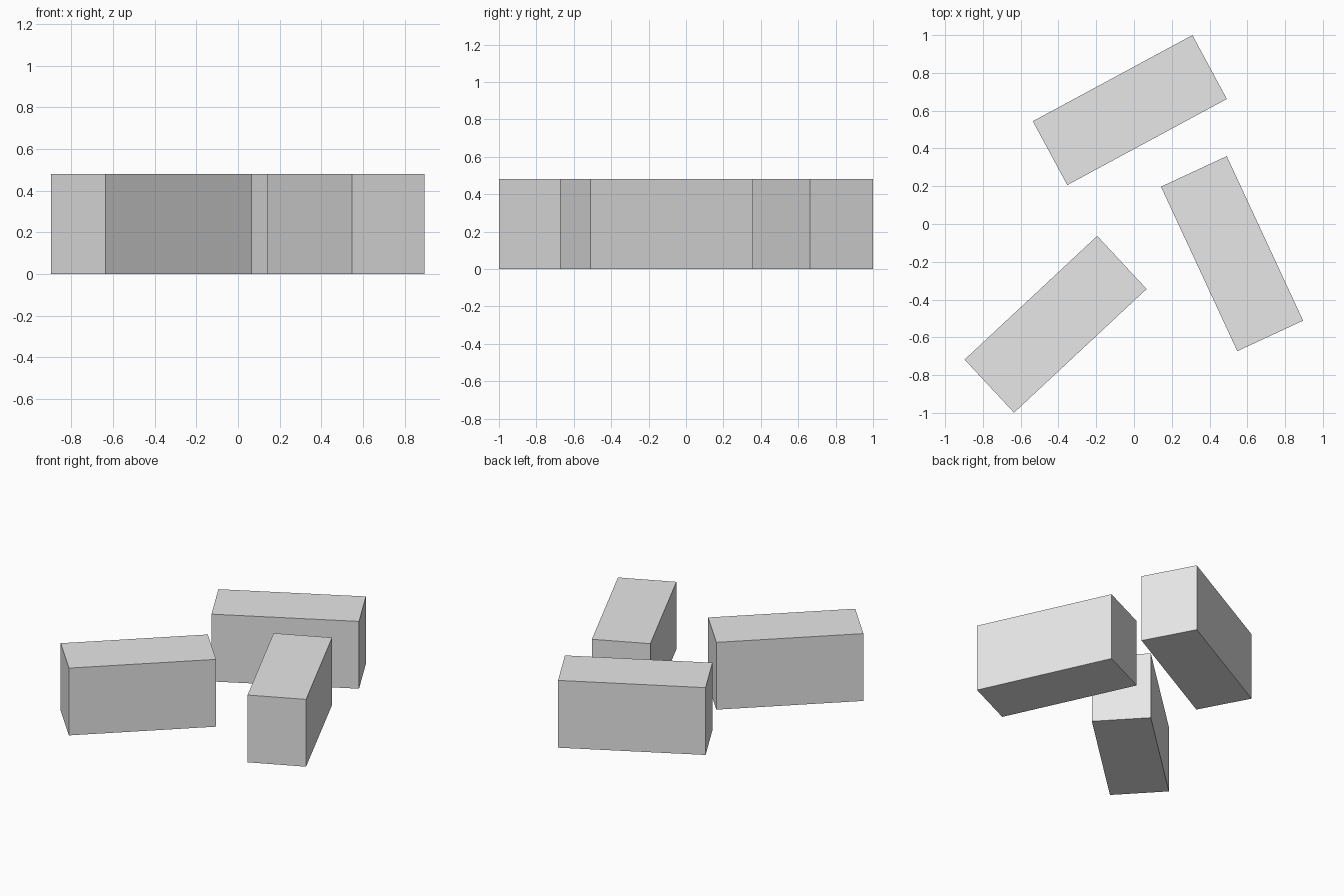
import bpy
from math import radians

cube = bpy.data.objects.get("Cube")
if cube:
    bpy.data.objects.remove(cube, do_unlink=True)

LENGTH, WIDTH, HEIGHT = 0.96, 0.384, 0.48

# Plain grey for every block
grey = bpy.data.materials.new("light_grey")
grey.use_nodes = True
colour = (0.8, 0.8, 0.8, 1)
grey.diffuse_color = colour
grey.node_tree.nodes["Principled BSDF"].inputs["Base Color"].default_value = colour


def add_block(name, x, y, angle):
    """Upright block standing on the floor, turned about z."""
    bpy.ops.mesh.primitive_cube_add(size=1, location=(x, y, HEIGHT / 2),
                                    rotation=(0, 0, radians(angle)))
    block = bpy.context.object
    block.name = name
    block.scale = (LENGTH, WIDTH, HEIGHT)
    bpy.ops.object.transform_apply(location=False, rotation=False, scale=True)
    block.data.materials.append(grey)


# Three equal blocks arranged as a loose pinwheel
add_block("back_block", -0.022, 0.603, 28.35)
add_block("left_block", 0.519, -0.157, -65.1)
add_block("right_block", -0.415, -0.531, 43)
